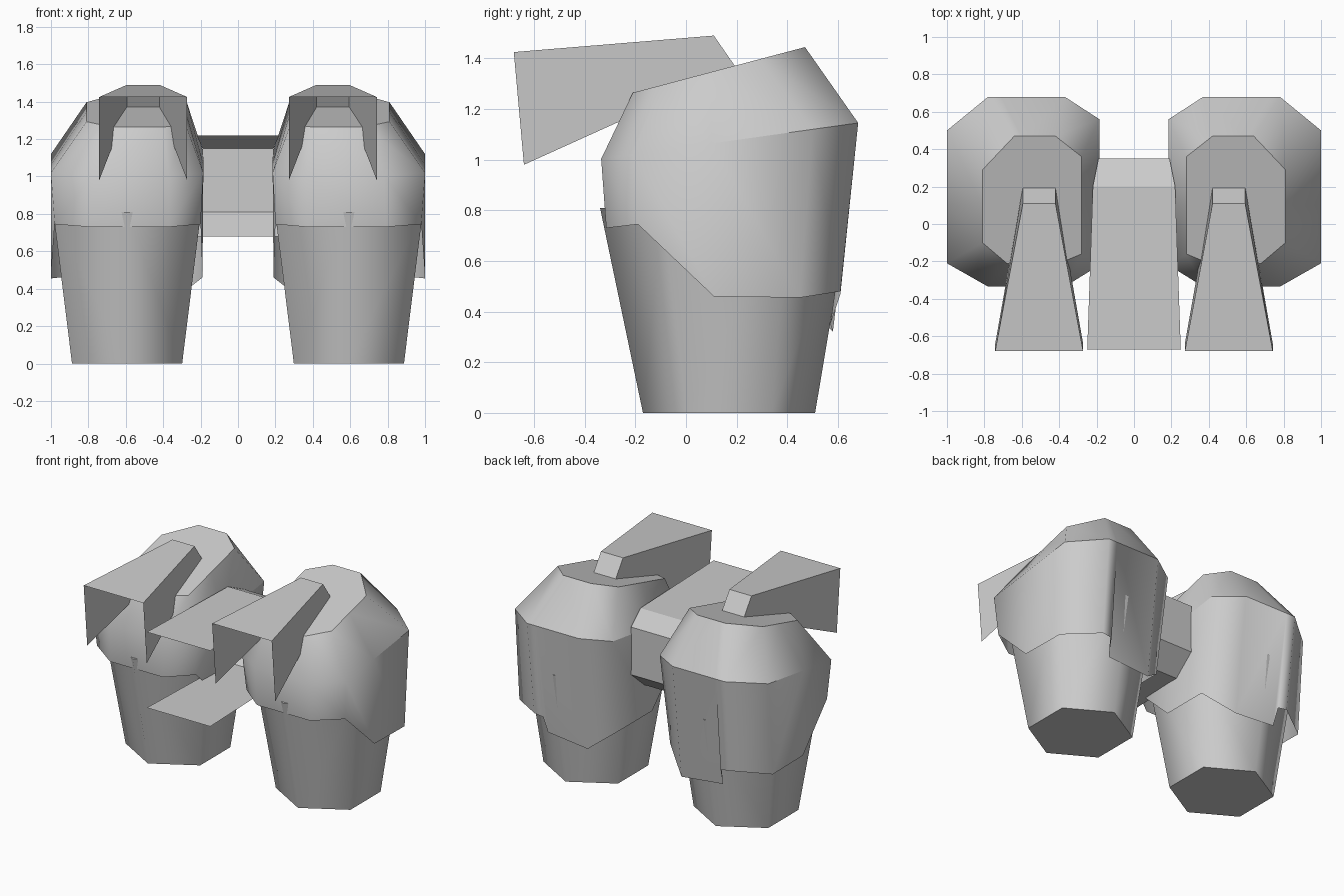
import bpy, bmesh, math

cube = bpy.data.objects.get("Cube")
if cube:
    bpy.data.objects.remove(cube, do_unlink=True)

# One plain grey for every part
grey = bpy.data.materials.new("plain_grey")
grey.use_nodes = True
colour = (0.6, 0.6, 0.6, 1.0)
grey.diffuse_color = colour
grey.node_tree.nodes["Principled BSDF"].inputs["Base Color"].default_value = colour


def finish(bm, name, mirrored=True):
    """Turn a bmesh into a named object, mirrored across x = 0 when paired."""
    mesh = bpy.data.meshes.new(name)
    bm.to_mesh(mesh)
    bm.free()
    mesh.materials.append(grey)
    obj = bpy.data.objects.new(name, mesh)
    bpy.context.collection.objects.link(obj)
    if mirrored:
        mod = obj.modifiers.new("mirror", 'MIRROR')
        mod.use_mirror_merge = False
    return obj


def loft(bm, rings, closed=True, smooth=True):
    """Skin a list of equal-length point rings, returning the vertex rings."""
    rows = [[bm.verts.new(p) for p in ring] for ring in rings]
    count = len(rows[0])
    for low, high in zip(rows, rows[1:]):
        for i in range(count if closed else count - 1):
            j = (i + 1) % count
            face = bm.faces.new((low[i], low[j], high[j], high[i]))
            face.smooth = smooth
    return rows


def sharpen(bm, row, rule=lambda a, b: True):
    """Mark the edges along a ring as sharp where the rule holds."""
    for a, b in zip(row, row[1:] + row[:1]):
        edge = bm.edges.get((a, b))
        if edge and rule(a.co, b.co):
            edge.smooth = False


# Lower cups: tapered six-sided solids with a point to the front and back
def hexagon(radius_x, radius_y, centre_y, z):
    angles = [math.radians(30 + 60 * i) for i in range(6)]
    return [(0.593 + radius_x * math.cos(a), centre_y + radius_y * math.sin(a), z)
            for a in angles]


bm = bmesh.new()
rows = loft(bm, [hexagon(0.34, 0.34, 0.17, 0), hexagon(0.456, 0.4925, 0.153, 0.81)])
bm.faces.new(rows[0][::-1])
bm.faces.new(rows[1])
for row in rows:
    sharpen(bm, row)
finish(bm, "lower_cups")

# Upper pods: shell from stepped hem, through tilted widest ring, to sloped cap
hem = [(1, .45, .455), (1, .11, .46), (.98, -.19, .745), (.79, -.315, .73),
       (.37, -.315, .73), (.2, -.19, .745), (.19, .11, .46), (.19, .45, .46),
       (.37, .58, .32), (.69, .57, .35), (.7, .61, .47), (.77, .61, .48)]
wide = [(1, .5), (1, .1), (1, -.21), (.78, -.335), (.37, -.335), (.185, -.22),
        (.185, .1), (.185, .56), (.37, .68), (.7, .68), (.71, .68), (.78, .68)]
cap = [(.81, .29), (.81, .1), (.81, -.1), (.68, -.21), (.4, -.21), (.28, -.16),
       (.28, .1), (.28, .36), (.42, .47), (.59, .47), (.6, .47), (.64, .47)]
bm = bmesh.new()
rows = loft(bm, [hem,
                 [(x, y, 1.05 + 0.14 * y) for x, y in wide],
                 [(x, y, 1.32 + 0.265 * y) for x, y in cap]])
bm.faces.new(rows[2])
sharpen(bm, rows[2])
sharpen(bm, rows[1], lambda a, b: a.y + b.y > 0.5)
bmesh.ops.recalc_face_normals(bm, faces=bm.faces)
finish(bm, "upper_pods")

# Visors: tapering hoods, open at the front and underneath
bm = bmesh.new()


def hood_section(half, top, bottom):
    return [(0.507 + side * half, y, z)
            for side, (y, z) in ((-1, bottom), (-1, top), (1, top), (1, bottom))]


rows = loft(bm, [hood_section(0.235, (-.68, 1.425), (-.64, .98)),
                 hood_section(0.087, (.11, 1.49), (.2, 1.36))],
            closed=False, smooth=False)
bm.faces.new(rows[1])
bmesh.ops.recalc_face_normals(bm, faces=bm.faces)
finish(bm, "visors")

# Bridge: folded sheet joining the pods, open toward the front
profile = [(.25, -.67, 1.22), (.22, .2, 1.22), (.19, .35, 1.15),
           (.19, .35, .81), (.22, .2, .68), (.25, -.67, .68)]
bm = bmesh.new()
loft(bm, [[(side * x, y, z) for x, y, z in profile] for side in (1, -1)],
     closed=False, smooth=False)
bmesh.ops.recalc_face_normals(bm, faces=bm.faces)
finish(bm, "bridge", mirrored=False)
